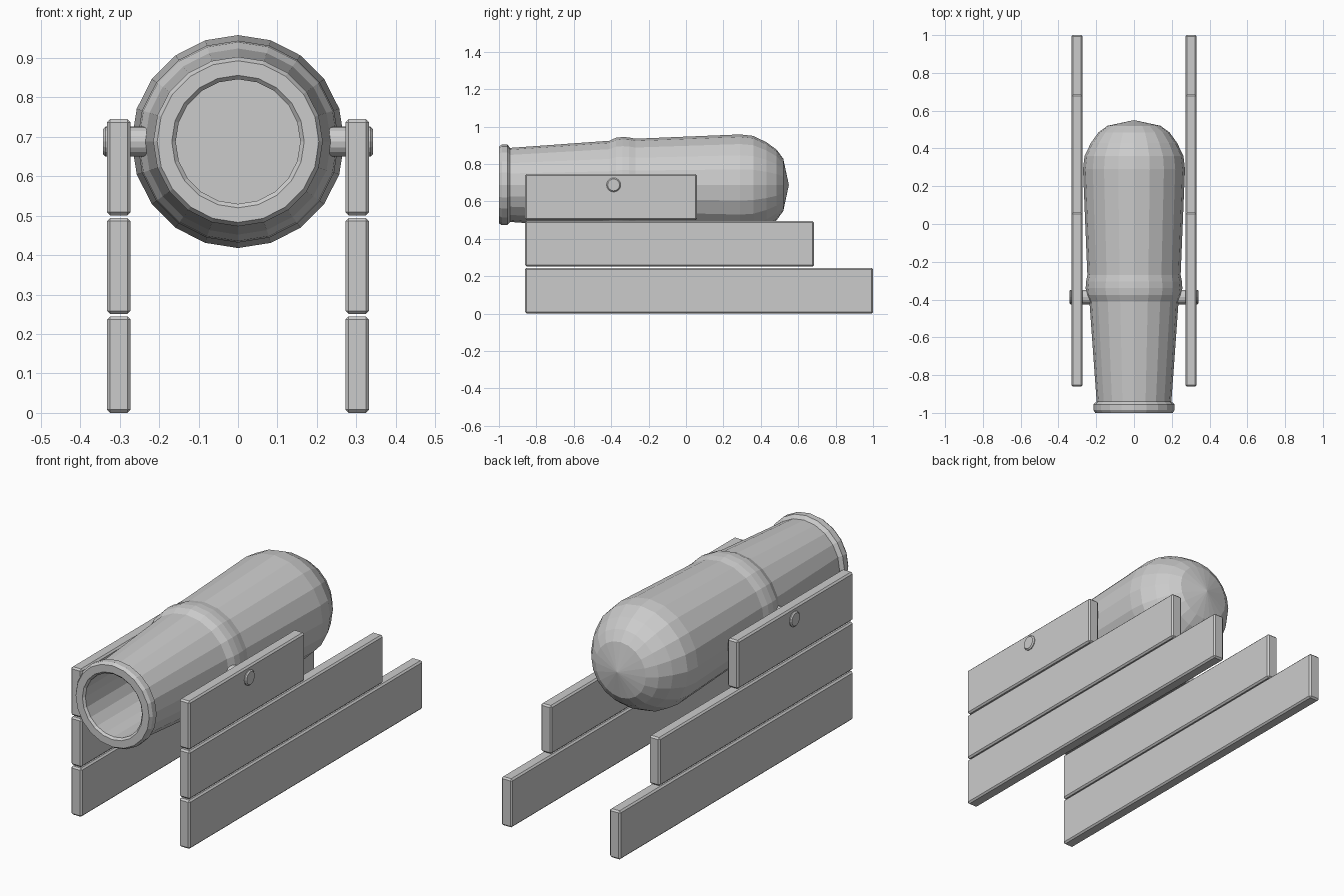
import bpy
import bmesh
import math
from mathutils import Matrix, Vector

cube = bpy.data.objects.get("Cube")
if cube:
    bpy.data.objects.remove(cube, do_unlink=True)

grey = bpy.data.materials.new("plain_grey")
grey.use_nodes = True
grey.diffuse_color = (0.6, 0.6, 0.6, 1)
grey.node_tree.nodes["Principled BSDF"].inputs["Base Color"].default_value = (0.6, 0.6, 0.6, 1)

AXIS_Z = 0.688
SIDES = 20


def add_object(name, bm, bevel=0):
    bmesh.ops.recalc_face_normals(bm, faces=bm.faces)
    mesh = bpy.data.meshes.new(name)
    bm.to_mesh(mesh)
    bm.free()
    mesh.materials.append(grey)
    obj = bpy.data.objects.new(name, mesh)
    bpy.context.collection.objects.link(obj)
    if bevel:
        mod = obj.modifiers.new("chamfer", "BEVEL")
        mod.width = bevel
        mod.segments = 1
        mod.limit_method = "ANGLE"
    return obj


def lathe(name, profile):
    """Turn (y, radius) points around the barrel axis."""
    bm = bmesh.new()
    verts = [bm.verts.new((0, y, AXIS_Z + r)) for y, r in profile]
    edges = [bm.edges.new(pair) for pair in zip(verts, verts[1:])]
    bmesh.ops.spin(bm, geom=verts + edges, cent=(0, 0, AXIS_Z), axis=(0, 1, 0),
                   angle=math.tau, steps=SIDES, use_duplicate=False)
    bmesh.ops.remove_doubles(bm, verts=bm.verts, dist=0.0005)
    return add_object(name, bm)


def plank(name, x, y0, y1, z0, z1):
    bm = bmesh.new()
    size = Vector((0.06, y1 - y0, z1 - z0))
    centre = Vector((x, (y0 + y1) / 2, (z0 + z1) / 2))
    place = Matrix.LocRotScale(centre, None, size)
    bmesh.ops.create_cube(bm, size=1, matrix=place)
    return add_object(name, bm, 0.008)


# Barrel: bore, muzzle lip, tapered tube, reinforcing band, domed breech
lathe("barrel", [
    (0.25, 0), (0.25, 0.158), (-0.99, 0.158), (-1.0, 0.168),
    (-1.0, 0.205), (-0.985, 0.215), (-0.955, 0.215), (-0.94, 0.198),
    (-0.41, 0.236), (-0.375, 0.252), (-0.34, 0.256), (-0.305, 0.254), (-0.27, 0.247),
    (0.29, 0.27), (0.36, 0.262), (0.43, 0.228), (0.485, 0.188), (0.52, 0.14), (0.55, 0),
])

# Stepped side walls and the pivot pins that carry the barrel
for side, sign in (("left", 1), ("right", -1)):
    x = sign * 0.302
    plank(side + "_lower_plank", x, -0.86, 1.0, 0.0, 0.245)
    plank(side + "_middle_plank", x, -0.86, 0.685, 0.251, 0.494)
    plank(side + "_upper_plank", x, -0.86, 0.06, 0.501, 0.745)
    bm = bmesh.new()
    place = Matrix.Translation((sign * 0.261, -0.387, AXIS_Z)) @ Matrix.Rotation(math.pi / 2, 4, "Y")
    bmesh.ops.create_cone(bm, cap_ends=True, segments=16, radius1=0.038, radius2=0.038,
                          depth=0.162, matrix=place)
    add_object(side + "_pivot_pin", bm, 0.006)
